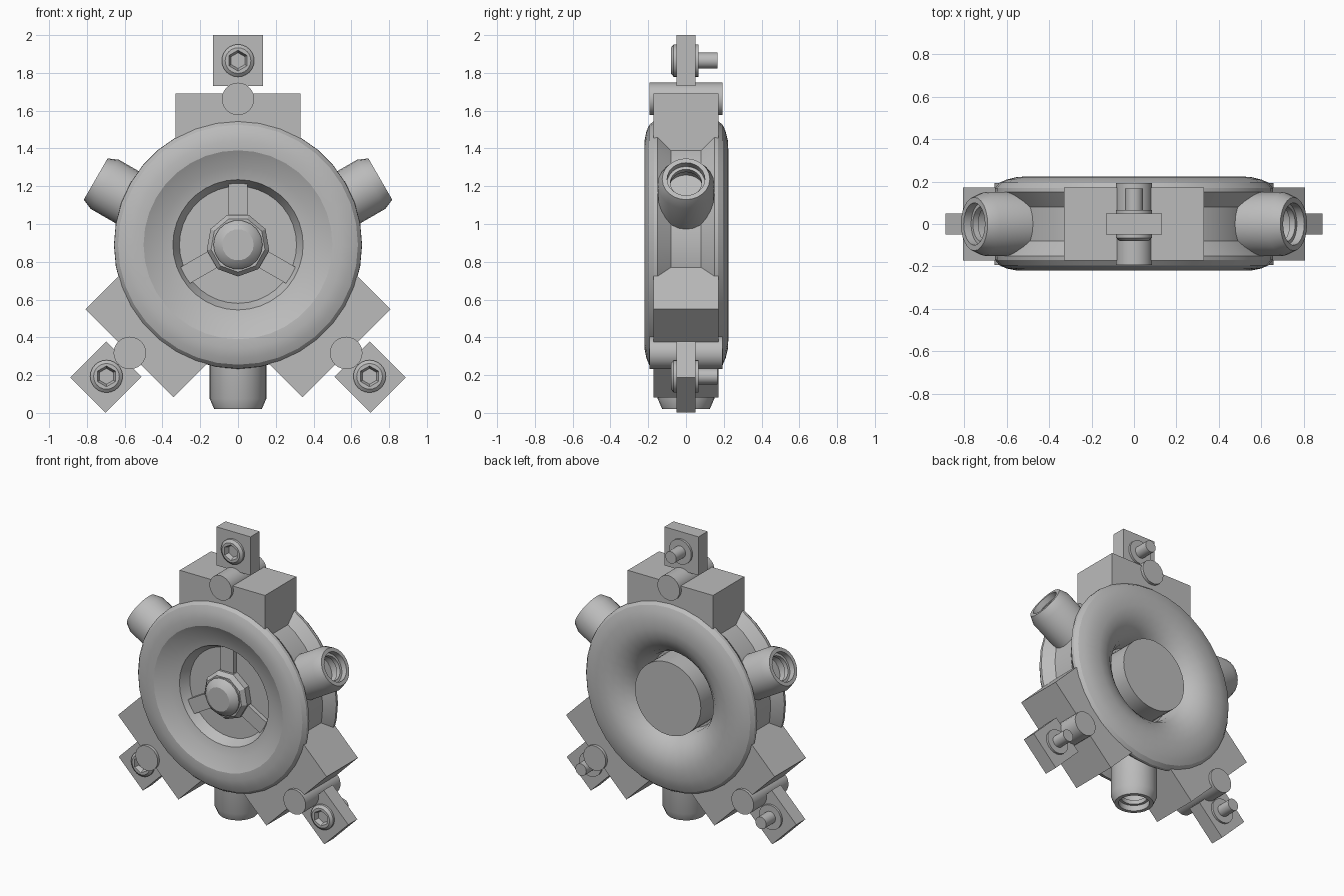
import bpy, bmesh, math
from mathutils import Matrix, Vector

if "Cube" in bpy.data.objects:
    bpy.data.objects.remove(bpy.data.objects["Cube"])

CZ = 0.89
grey = bpy.data.materials.new("mid_grey")
grey.diffuse_color = (0.5, 0.5, 0.5, 1)
grey.use_nodes = True
grey.node_tree.nodes["Principled BSDF"].inputs["Base Color"].default_value = grey.diffuse_color
AXIS_Y = Matrix.Translation((0, 0, CZ)) @ Matrix.Rotation(-math.pi / 2, 4, 'X')


def finish(bm, name, smooth):
    bmesh.ops.recalc_face_normals(bm, faces=bm.faces)
    me = bpy.data.meshes.new(name)
    bm.to_mesh(me)
    bm.free()
    ob = bpy.data.objects.new(name, me)
    bpy.context.collection.objects.link(ob)
    me.materials.append(grey)
    if smooth:
        bpy.ops.object.select_all(action='DESELECT')
        bpy.context.view_layer.objects.active = ob
        ob.select_set(True)
        bpy.ops.object.shade_smooth_by_angle(angle=math.radians(smooth))
    return ob


def hexr(r):
    # radius of a hexagon with points up, as a function of angle
    return lambda a: r * math.cos(math.pi / 6) / math.cos((a - math.pi / 2) % (math.pi / 3) - math.pi / 6)


def lathe(name, profile, mat, seg=32, phase=0.0, smooth=30, closed=False):
    bm = bmesh.new()
    rings = []
    for r, h in profile:
        ring = []
        for i in range(seg):
            a = phase + 2 * math.pi * i / seg
            q = r(a) if callable(r) else r
            ring.append(bm.verts.new(mat @ Vector((q * math.cos(a), q * math.sin(a), h))))
        rings.append(ring)
    pairs = list(zip(rings, rings[1:]))
    if closed:
        pairs.append((rings[-1], rings[0]))
    for A, B in pairs:
        for i in range(seg):
            j = (i + 1) % seg
            bm.faces.new((A[i], A[j], B[j], B[i]))
    if not closed:
        bm.faces.new(rings[0])
        bm.faces.new(rings[-1])
    return finish(bm, name, smooth)


def radial(deg):
    # frame with x pointing outward from the wheel centre
    return Matrix.Translation((0, 0, CZ)) @ Matrix.Rotation(-math.radians(deg), 4, 'Y')


def box(name, mat, lo, hi):
    bm = bmesh.new()
    lo, hi = Vector(lo), Vector(hi)
    bmesh.ops.create_cube(bm, size=1, matrix=mat @ Matrix.Translation((lo + hi) / 2)
                          @ Matrix.Diagonal((*(hi - lo), 1)))
    return finish(bm, name, 0)


# main body: grooved rim, dished front, rounded back with sunken ring
lathe("body", [(0.31, -0.09), (0.345, -0.155), (0.41, -0.17), (0.5, -0.218), (0.55, -0.22),
               (0.60, -0.21), (0.635, -0.195), (0.655, -0.17), (0.657, -0.15), (0.60, -0.08),
               (0.60, 0.08), (0.657, 0.15), (0.655, 0.17), (0.635, 0.195), (0.60, 0.21),
               (0.55, 0.222), (0.48, 0.225), (0.42, 0.215), (0.36, 0.185), (0.31, 0.14),
               (0.28, 0.08), (0.27, 0.0)], AXIS_Y, 36, smooth=25)
lathe("back_disc", [(0.255, 0.0), (0.255, 0.2)], AXIS_Y, 36)

# front hub with nine-sided collar and three spokes
lathe("hub_collar", [(0.168, -0.08), (0.168, -0.135), (0.145, -0.165)], AXIS_Y, 9,
      phase=math.pi / 2, smooth=0)
lathe("hub_cap", [(0.13, -0.12), (0.13, -0.175), (0.115, -0.195), (0.083, -0.215)], AXIS_Y, 18, smooth=25)
for k, deg in enumerate((90, 210, 330)):
    box(f"spoke_{k}", radial(deg), (0.1, -0.12, -0.05), (0.325, -0.08, 0.05))

# three pipe stubs with stepped bores
for k, (deg, z0) in enumerate(((270, CZ), (30, 0.803), (150, 0.803))):
    t = math.radians(deg)
    d = Vector((math.cos(t), 0, math.sin(t)))
    m = Matrix.Translation((0, 0, z0)) @ d.to_track_quat('Z', 'Y').to_matrix().to_4x4()
    lathe(f"pipe_{k}", [(0.15, 0.5), (0.15, 0.815), (0.126, 0.87), (0.1, 0.87), (0.1, 0.83),
                        (0.083, 0.83), (0.083, 0.8), (0.1, 0.8), (0.1, 0.74)], m, 24)

# three clamps: block, hinge pin, tab and bolt
for k, (deg, block, pin, tab0, tab1, bolt) in enumerate((
        (90, 0.80, 0.772, 0.84, 1.11, 0.975),
        (-45, 0.812, 0.81, 0.855, 1.125, 0.985),
        (225, 0.812, 0.81, 0.855, 1.125, 0.985))):
    m = radial(deg)
    box(f"block_{k}", m, (0.46, -0.173, -0.33), (block, 0.173, 0.33))
    box(f"tab_{k}", m, (tab0, -0.05, -0.132), (tab1, 0.05, 0.132))

    def at(dist):
        t = math.radians(deg)
        return Matrix.Translation((dist * math.cos(t), 0, dist * math.sin(t))) @ AXIS_Y
    lathe(f"hinge_pin_{k}", [(0.086, -0.193), (0.086, 0.193)], at(pin), 24)
    lathe(f"bolt_{k}", [(hexr(0.042), -0.05), (hexr(0.055), -0.08), (0.068, -0.08), (0.086, -0.065),
                        (0.086, 0.065), (0.042, 0.065), (0.042, 0.168)], at(bolt), 24)
